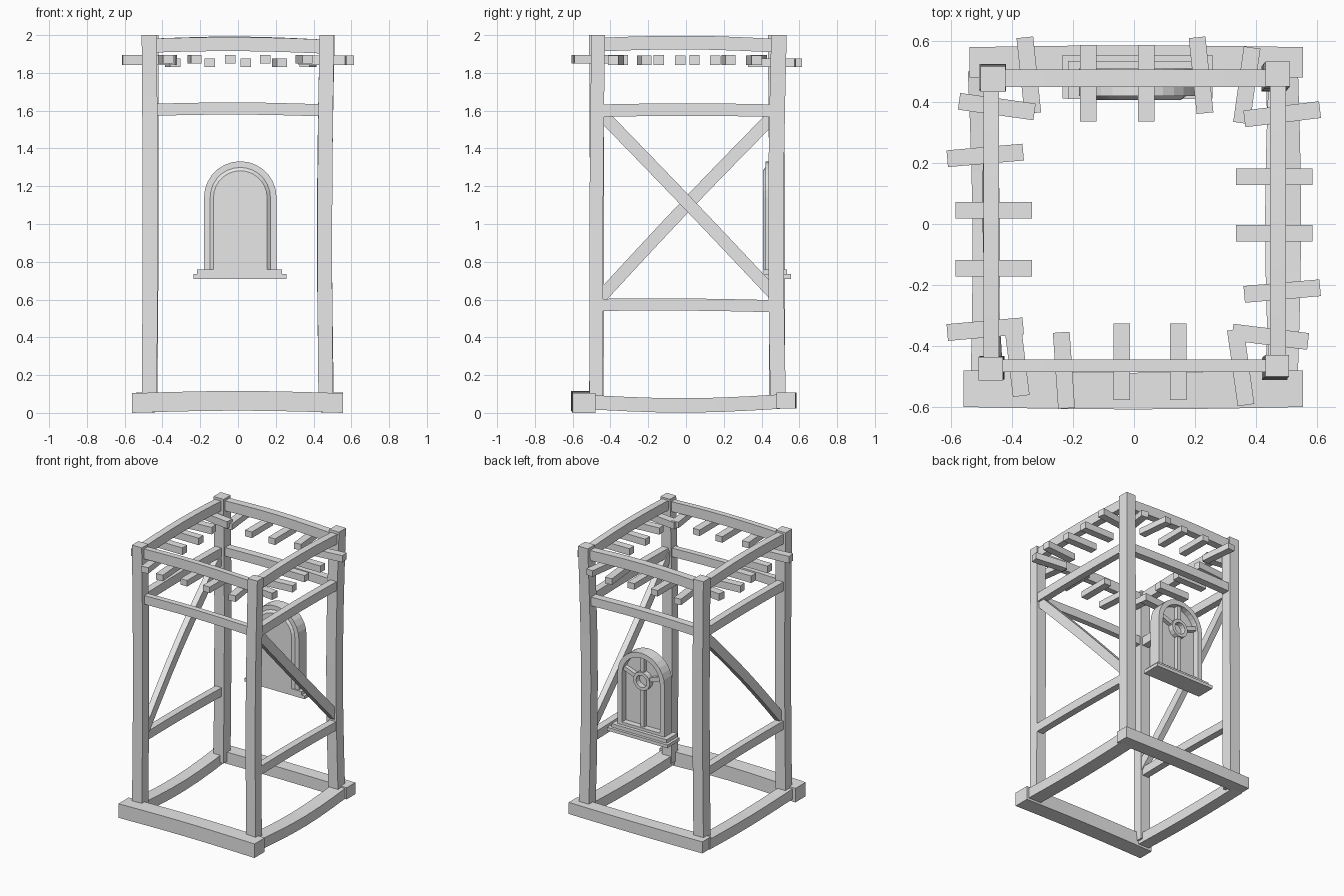
import bpy
import bmesh
from math import sin, cos, pi, radians
from mathutils import Vector

cube = bpy.data.objects.get("Cube")
if cube:
    bpy.data.objects.remove(cube)

grey = bpy.data.materials.new("plain_grey")
grey.use_nodes = True
grey.diffuse_color = (0.8, 0.8, 0.8, 1)
grey.node_tree.nodes["Principled BSDF"].inputs["Base Color"].default_value = grey.diffuse_color


def loft(name, rings, loop=False):
    """Skin a list of point rings; cap the ends unless the rings loop."""
    bm = bmesh.new()
    rows = [[bm.verts.new(p) for p in ring] for ring in rings]
    pairs = list(zip(rows, rows[1:]))
    if loop:
        pairs.append((rows[-1], rows[0]))
    else:
        bm.faces.new(rows[0])
        bm.faces.new(rows[-1])
    n = len(rows[0])
    for a, b in pairs:
        for i in range(n):
            j = (i + 1) % n
            bm.faces.new((a[i], a[j], b[j], b[i]))
    bmesh.ops.recalc_face_normals(bm, faces=bm.faces)
    mesh = bpy.data.meshes.new(name)
    bm.to_mesh(mesh)
    bm.free()
    mesh.materials.append(grey)
    obj = bpy.data.objects.new(name, mesh)
    bpy.context.collection.objects.link(obj)
    return obj


def beam(name, axis, span, start, end, half, bend=(0, 0), steps=6):
    """Hand-hewn timber along an axis, arched gently by bend."""
    rings = []
    for k in range(steps + 1):
        t = k / steps
        arch = sin(pi * t)
        mid = [s + (e - s) * t + b * arch for s, e, b in zip(start, end, bend)]
        ring = []
        for su, sv in ((-1, -1), (1, -1), (1, 1), (-1, 1)):
            p = [mid[0] + su * half[0], mid[1] + sv * half[1]]
            p.insert(axis, span[0] + (span[1] - span[0]) * t)
            ring.append(p)
        rings.append(ring)
    return loft(name, rings)


def bar(name, centre, angle, near, far, width, low, high, axis):
    """Straight bar in a plane, pointing at an angle, extruded along axis."""
    d = Vector((cos(angle), sin(angle)))
    side = Vector((-d.y, d.x)) * width / 2
    c = Vector(centre)
    plan = [c + d * near - side, c + d * far - side, c + d * far + side, c + d * near + side]
    rings = []
    for level in (low, high):
        ring = [list(p) for p in plan]
        for p in ring:
            p.insert(axis, level)
        rings.append(ring)
    return loft(name, rings)


# Base sills
beam("front_sill", 0, (-0.56, 0.555), (-0.54, 0.052), (-0.54, 0.052), (0.06, 0.052), (-0.008, 0.012))
beam("back_sill", 0, (-0.54, 0.555), (0.53, 0.065), (0.53, 0.065), (0.05, 0.043), (0.006, 0))
beam("right_sill", 1, (-0.48, 0.5), (-0.49, 0.055), (-0.5, 0.06), (0.045, 0.038), (0.01, -0.018))
beam("left_sill", 1, (-0.48, 0.5), (0.485, 0.055), (0.485, 0.06), (0.053, 0.038), (0.01, -0.018))

# Corner posts, each bowed a little
beam("front_right_post", 2, (0.04, 2), (-0.47, -0.475), (-0.47, -0.475), (0.04, 0.038), (0.005, 0.004))
beam("front_left_post", 2, (0.04, 2), (0.465, -0.475), (0.47, -0.465), (0.039, 0.036), (-0.008, -0.005))
beam("back_right_post", 2, (0.04, 2), (-0.468, 0.48), (-0.463, 0.475), (0.041, 0.042), (0.004, 0.005))
beam("back_left_post", 2, (0.04, 2), (0.468, 0.488), (0.472, 0.492), (0.04, 0.041), (-0.012, -0.014))

# Top plates and middle rails
for name, y, h, rise in (("front", -0.465, 0.021, 0.01), ("back", 0.478, 0.028, 0.013)):
    beam(name + "_top_plate", 0, (-0.44, 0.44), (y, 1.945), (y, 1.94), (h, 0.037), (0, rise))
    beam(name + "_middle_rail", 0, (-0.44, 0.44), (y, 1.605), (y, 1.602), (h, 0.032), (0, 0.008))
for name, x in (("right", -0.468), ("left", 0.472)):
    beam(name + "_top_plate", 1, (-0.45, 0.46), (x, 1.95), (x, 1.945), (0.026, 0.036), (0, 0.013))
    beam(name + "_middle_rail", 1, (-0.44, 0.455), (x, 1.6), (x, 1.6), (0.026, 0.033), (0, 0.006))
    beam(name + "_lower_rail", 1, (-0.44, 0.455), (x, 0.572), (x, 0.565), (0.026, 0.032), (0, 0.005))

# One diagonal brace on each side
beam("left_brace", 1, (-0.435, 0.445), (0.462, 1.57), (0.462, 0.65), (0.022, 0.048), (-0.01, 0.005))
beam("right_brace", 1, (-0.435, 0.45), (-0.455, 0.63), (-0.465, 1.56), (0.022, 0.048), (-0.015, 0.01))

# Short roof joists: position along the row, outward offset, skew in degrees
ROWS = {
    "front": (((-0.385, -0.44, 7), (-0.23, -0.48, 4), (-0.04, -0.452, 0),
               (0.145, -0.452, 0), (0.35, -0.47, 8)), 1.85, 1.895),
    "back": (((-0.345, 0.488, 6), (-0.15, 0.462, 0), (0.04, 0.462, 0),
              (0.22, 0.488, 6), (0.37, 0.455, -8)), 1.83, 1.875),
    "right": (((0.385, -0.45, -8), (0.225, -0.488, 5), (0.045, -0.46, 0),
               (-0.145, -0.46, 0), (-0.345, -0.488, 5)), 1.843, 1.895),
    "left": (((0.36, 0.486, 7), (0.155, 0.46, 0), (-0.03, 0.46, 0),
              (-0.22, 0.486, 5), (-0.37, 0.447, -7)), 1.843, 1.893),
}
for row, (joists, low, high) in ROWS.items():
    for along, out, skew in joists:
        across = row in ("front", "back")
        centre = (along, out) if across else (out, along)
        angle = radians(skew) + (pi / 2 if across else 0)
        bar(row + "_joist", centre, angle, -0.125, 0.125, 0.055, low, high, 2)

# Arched window on the back
WX, SPRING = 0.012, 1.14


def arch(radius, base, y, steps=14):
    pts = [(WX + radius * cos(pi * k / steps), y, SPRING + radius * sin(pi * k / steps))
           for k in range(steps + 1)]
    return pts + [(WX - radius, y, base), (WX + radius, y, base)]


def circle(radius, y, z, steps=14):
    return [(WX + radius * cos(2 * pi * k / steps), y, z + radius * sin(2 * pi * k / steps))
            for k in range(steps)]


loft("window_panel", [arch(0.142, 0.76, 0.407), arch(0.165, 0.75, 0.424), arch(0.165, 0.75, 0.465)])
loft("window_frame", [arch(0.192, 0.75, 0.42), arch(0.192, 0.75, 0.51),
                      arch(0.155, 0.78, 0.51), arch(0.155, 0.78, 0.42)], loop=True)
bar("window_sill_upper", (WX, 0.747), 0, -0.228, 0.222, 0.026, 0.41, 0.535, 1)
bar("window_sill_lower", (WX, 0.722), 0, -0.247, 0.245, 0.024, 0.412, 0.555, 1)

# Round boss ring with its glazing bars
BOSS = 1.12
loft("window_ring", [circle(0.068, 0.455, BOSS), circle(0.068, 0.505, BOSS),
                     circle(0.044, 0.505, BOSS), circle(0.044, 0.455, BOSS)], loop=True)
for degrees, reach in ((90, 0.19), (20, 0.165), (160, 0.165), (270, 0.365)):
    bar("glazing_bar", (WX, BOSS), radians(degrees), 0.06, reach, 0.03, 0.455, 0.495, 1)
